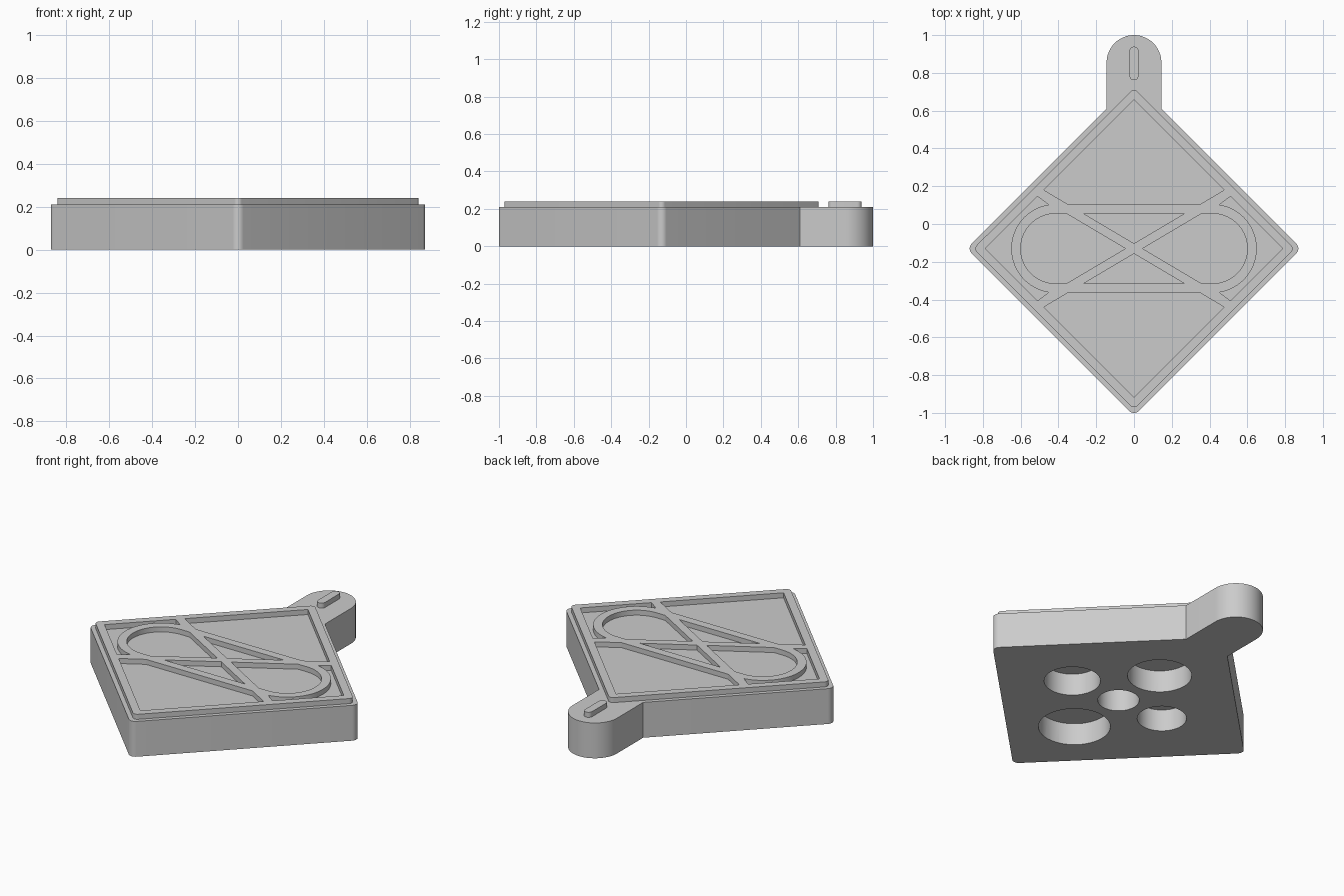
import bpy, bmesh
from math import radians, sin, cos, sqrt
from mathutils import Vector

cube = bpy.data.objects.get("Cube")
if cube:
    bpy.data.objects.remove(cube)

CY = -0.13        # centre of the diamond in y
BASE, TOP = 0.21, 0.24

grey = bpy.data.materials.new("light grey")
grey.use_nodes = True
grey.diffuse_color = (0.6, 0.6, 0.6, 1)
grey.node_tree.nodes["Principled BSDF"].inputs["Base Color"].default_value = grey.diffuse_color


def arc(cx, cy, r, a0, a1, n=12):
    steps = [radians(a0 + (a1 - a0) * i / n) for i in range(n + 1)]
    return [(cx + r * cos(a), cy + r * sin(a)) for a in steps]


def diamond_corner(size, r, angle):
    """Rounded corner of the diamond that points along angle."""
    d, a = size - r * sqrt(2), radians(angle)
    return arc(d * cos(a), CY + d * sin(a), r, angle - 45, angle + 45, 8)


def mirror(loop, sx=1, sy=1):
    return [(x * sx, CY + (y - CY) * sy) for x, y in loop]


def prism(name, loops, z0, z1):
    """Flat outline, with any inner loops as holes, raised from z0 to z1."""
    bm = bmesh.new()
    for loop in loops:
        verts = [bm.verts.new((x, y, z0)) for x, y in loop]
        for a, b in zip(verts, verts[1:] + verts[:1]):
            bm.edges.new((a, b))
    bmesh.ops.triangle_fill(bm, edges=bm.edges[:], use_beauty=True)
    up = bmesh.ops.extrude_face_region(bm, geom=bm.faces[:])["geom"]
    for v in up:
        if isinstance(v, bmesh.types.BMVert):
            v.co.z = z1
    bmesh.ops.recalc_face_normals(bm, faces=bm.faces[:])
    mesh = bpy.data.meshes.new(name)
    bm.to_mesh(mesh)
    bm.free()
    mesh.materials.append(grey)
    ob = bpy.data.objects.new(name, mesh)
    bpy.context.collection.objects.link(ob)
    return ob


def smooth(ob):
    bpy.ops.object.select_all(action="DESELECT")
    ob.select_set(True)
    bpy.context.view_layer.objects.active = ob
    bpy.ops.object.shade_smooth_by_angle(angle=radians(30))


# Body: rounded diamond with a round tab at the back
SIZE, TAB = 0.885, 0.145
join_y = CY + SIZE - TAB
outline = diamond_corner(SIZE, 0.036, 0)
outline += [(TAB, join_y)] + arc(0, 1 - TAB, TAB, 0, 180, 32) + [(-TAB, join_y)]
outline += diamond_corner(SIZE, 0.036, 180) + diamond_corner(SIZE, 0.036, 270)
body = prism("body", [outline], 0, BASE)

# Five round pockets in the underside, as (x, y offset, radius)
pockets = [(0, 0, 0.112), (-0.305, 0, 0.133), (0.325, 0, 0.152),
           (0, 0.345, 0.173), (0, -0.37, 0.194)]
for x, y, r in pockets:
    cutter = prism("pocket_cutter", [arc(x, CY + y, r, 0, 360, 48)[:-1]], -0.1, 0.13)
    cutter.hide_render = True
    mod = body.modifiers.new("pocket", "BOOLEAN")
    mod.operation, mod.solver, mod.object = "DIFFERENCE", "EXACT", cutter
    bpy.context.view_layer.objects.active = body
    bpy.ops.object.modifier_apply(modifier=mod.name)
    bpy.data.objects.remove(cutter)
smooth(body)

# Raised frame: diamond border with crossed ribs and two round lobes
SLOPE, HALF = 0.593, 0.027     # ribs: slope and half thickness measured in y
INNER, LOBE_X, R_IN, R_OUT = 0.787, 0.415, 0.185, 0.235

border = [p for a in (0, 90, 180, 270) for p in diamond_corner(0.85, 0.025, a)]


def rib_at_height(h, side):
    """Point where an edge of the rib reaches height h above the centre."""
    return ((h - side * HALF) / SLOPE, CY + h)


def rib_at_border(side):
    x = (INNER - side * HALF) / (1 + SLOPE)
    return (x, CY + INNER - x)


# large window between the border, the ribs and the straight bar
window = [(0, CY + INNER), rib_at_border(1), rib_at_height(R_OUT, 1)]
window += mirror(window[:0:-1], sx=-1)
# small triangle in the crossing
triangle = [(0, CY + HALF), rib_at_height(R_IN, 1), mirror([rib_at_height(R_IN, 1)], sx=-1)[0]]
# round lobe window
lobe = [rib_at_height(0, -1), mirror([rib_at_height(R_IN, -1)], sy=-1)[0]]
lobe += arc(LOBE_X, CY, R_IN, -90, 90, 32) + [rib_at_height(R_IN, -1)]
# side corner window outside the lobe
tip = rib_at_border(-1)
side = [(INNER, CY), tip] + arc(LOBE_X, CY, R_OUT, 81, -81, 32) + mirror([tip], sy=-1)

holes = [window, mirror(window, sy=-1), triangle, mirror(triangle, sy=-1),
         lobe, mirror(lobe, sx=-1), side, mirror(side, sx=-1)]
smooth(prism("raised_frame", [border] + holes, BASE, TOP))

# Raised slot-shaped marker on the tab
marker = arc(0, 0.915, 0.024, 0, 180) + arc(0, 0.785, 0.024, 180, 360)
smooth(prism("tab_marker", [marker], BASE, TOP))
